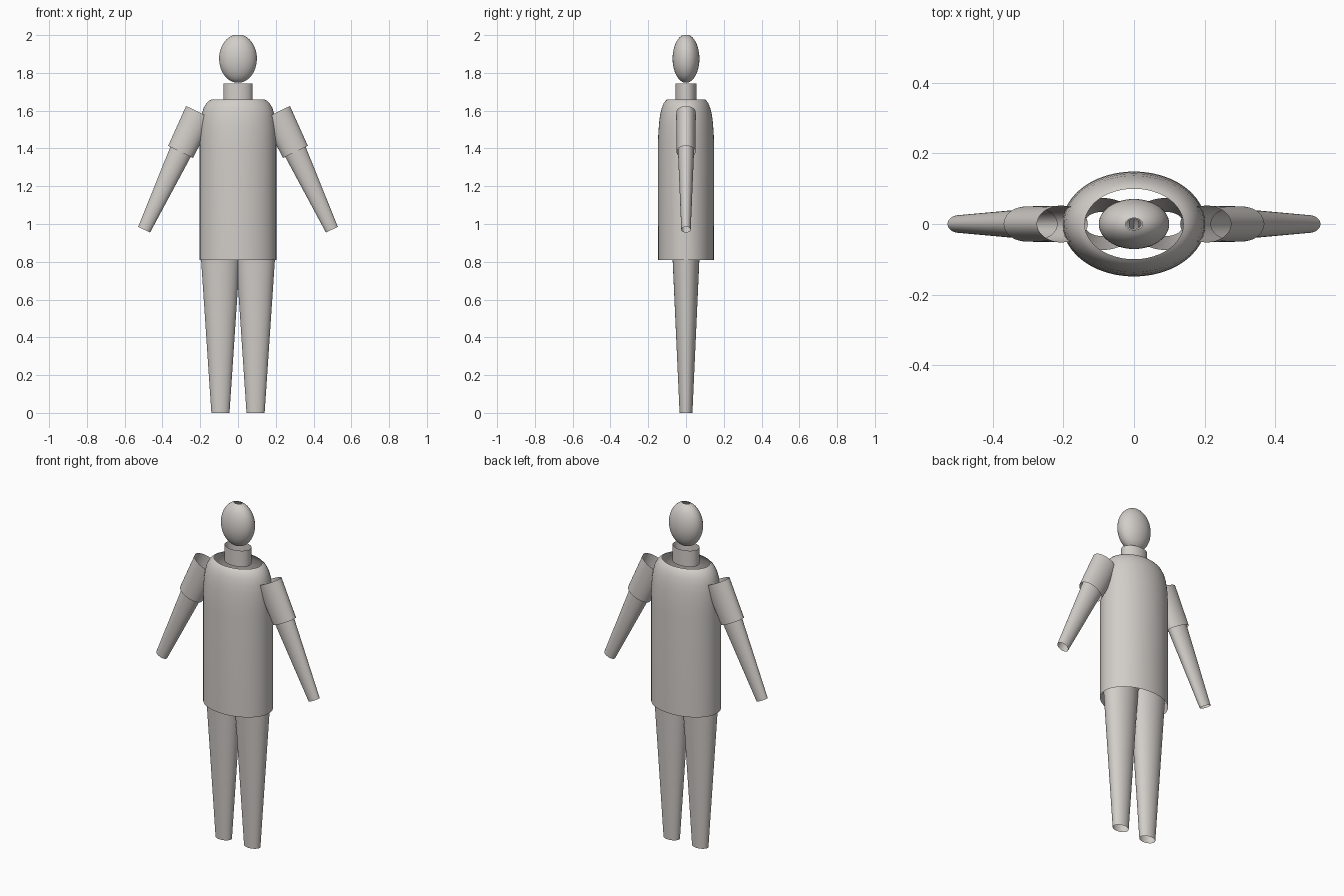
import bpy, bmesh, math
from mathutils import Vector

cube = bpy.data.objects.get("Cube")
if cube:
    bpy.data.objects.remove(cube, do_unlink=True)

clay = bpy.data.materials.new("warm_grey")
clay.use_nodes = True
COLOUR = (0.64, 0.61, 0.58, 1)
clay.diffuse_color = COLOUR
clay.node_tree.nodes["Principled BSDF"].inputs["Base Color"].default_value = COLOUR

SIDES = 48


def tube(name, rings):
    """Open elliptical shell; each ring is (centre, across, half width, half depth)."""
    bm = bmesh.new()
    loops = []
    for centre, across, rx, ry in rings:
        loop = []
        for i in range(SIDES):
            a = 2 * math.pi * i / SIDES
            offset = across * (rx * math.cos(a)) + Vector((0, ry * math.sin(a), 0))
            loop.append(bm.verts.new(centre + offset))
        loops.append(loop)
    for low, high in zip(loops, loops[1:]):
        for i in range(SIDES):
            j = (i + 1) % SIDES
            bm.faces.new((low[i], low[j], high[j], high[i]))
    mesh = bpy.data.meshes.new(name)
    bm.to_mesh(mesh)
    bm.free()
    mesh.materials.append(clay)
    mesh.shade_smooth()
    obj = bpy.data.objects.new(name, mesh)
    bpy.context.collection.objects.link(obj)
    return obj


def upright(name, profile, x=0):
    """Vertical shell from (height, half width, half depth) rows."""
    return tube(name, [(Vector((x, 0, z)), Vector((1, 0, 0)), rx, ry) for z, rx, ry in profile])


def limb(name, low, high, low_size, high_size):
    """Tapered elliptical shell between two points in the front plane."""
    a, b = Vector((low[0], 0, low[1])), Vector((high[0], 0, high[1]))
    d = (b - a).normalized()
    across = Vector((d.z, 0, -d.x))
    return tube(name, [(a, across, *low_size), (b, across, *high_size)])


# Torso: straight body with rounded shoulders and an open collar
upright("torso", [
    (0.81, 0.203, 0.147), (1.40, 0.203, 0.149), (1.47, 0.202, 0.147),
    (1.53, 0.199, 0.143), (1.58, 0.192, 0.137), (1.615, 0.182, 0.128),
    (1.64, 0.167, 0.118), (1.653, 0.153, 0.108), (1.66, 0.14, 0.10)])

# Neck
upright("neck", [(1.65, 0.078, 0.056), (1.745, 0.078, 0.056)])

# Head: egg with small openings at both ends
head = []
START, END, STEPS = 0.2, math.pi - 0.24, 20
for k in range(STEPS + 1):
    a = START + (END - START) * k / STEPS
    t = (math.cos(START) - math.cos(a)) / (math.cos(START) - math.cos(END))
    r = math.sin(a)
    head.append((1.75 + 0.25 * t, 0.10 * r, 0.071 * r))
upright("head", head)

# Limbs on both sides
for side, s in (("left", 1), ("right", -1)):
    upright(side + "_leg", [(0, 0.048, 0.034), (0.88, 0.107, 0.074)], s * 0.093)
    limb(side + "_sleeve", (s * 0.304, 1.382), (s * 0.203, 1.59), (0.073, 0.05), (0.08, 0.052))
    limb(side + "_forearm", (s * 0.497, 0.97), (s * 0.275, 1.444), (0.035, 0.025), (0.064, 0.045))
